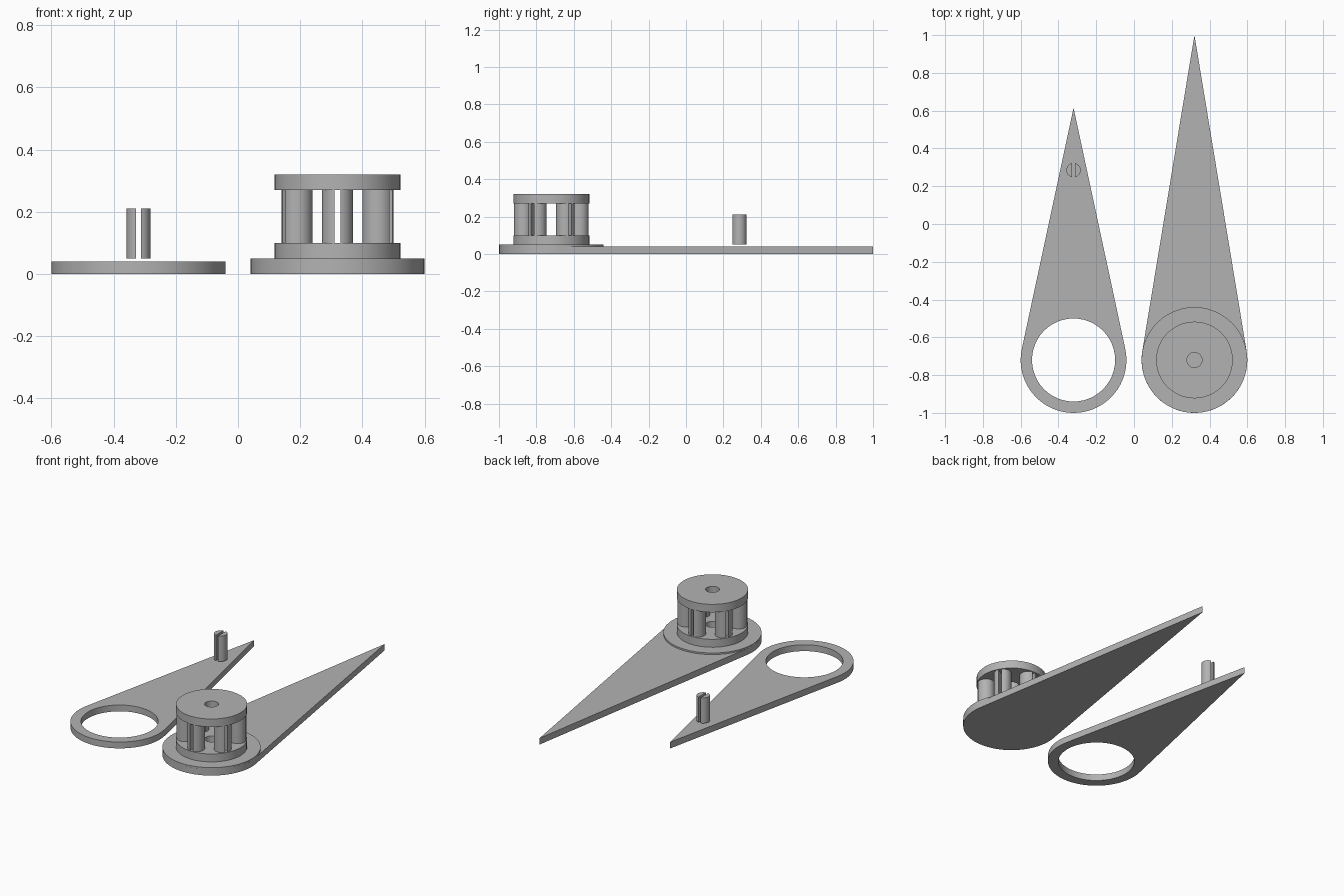
import bpy, bmesh
from math import sin, cos, pi, acos, asin, radians
from mathutils import Matrix

cube = bpy.data.objects.get("Cube")
if cube:
    bpy.data.objects.remove(cube)

grey = bpy.data.materials.new("plain grey")
grey.use_nodes = True
COLOUR = (0.45, 0.45, 0.45, 1)
grey.diffuse_color = COLOUR
grey.node_tree.nodes["Principled BSDF"].inputs["Base Color"].default_value = COLOUR


def arc(r, a0, a1, n):
    return [(r * cos(a0 + (a1 - a0) * i / n), r * sin(a0 + (a1 - a0) * i / n))
            for i in range(n + 1)]


def circle(r, n=48):
    return arc(r, 0, 2 * pi, n)[:-1]


def teardrop(r, length):
    """Round end with straight tangent sides running to a point on +y."""
    t = acos(r / length)
    return arc(r, pi / 2 + t, 5 * pi / 2 - t, 40) + [(0, length)]


def split_pin(r, gap):
    """Two half rounds either side of a slot along y."""
    a = asin(gap / r)
    half = arc(r, a - pi / 2, pi / 2 - a, 14)
    return [half, [(-x, -y) for x, y in half]]


def prism(name, loops, x, y, z0, z1, turn=0.0):
    """Extrude flat outlines (inner loops become holes) from z0 to z1."""
    curve = bpy.data.curves.new(name, "CURVE")
    curve.dimensions = "2D"
    curve.fill_mode = "BOTH"
    curve.extrude = (z1 - z0) / 2
    for loop in loops:
        spline = curve.splines.new("POLY")
        spline.points.add(len(loop) - 1)
        for p, (px, py) in zip(spline.points, loop):
            p.co = (px, py, 0, 1)
        spline.use_cyclic_u = True
    ob = bpy.data.objects.new(name, curve)
    bpy.context.collection.objects.link(ob)
    bpy.ops.object.select_all(action="DESELECT")
    ob.select_set(True)
    bpy.context.view_layer.objects.active = ob
    bpy.ops.object.convert(target="MESH")
    ob = bpy.context.object
    ob.name = name
    bm = bmesh.new()
    bm.from_mesh(ob.data)
    bmesh.ops.remove_doubles(bm, verts=bm.verts, dist=1e-5)
    bmesh.ops.recalc_face_normals(bm, faces=bm.faces)
    bm.transform(Matrix.Translation((x, y, (z0 + z1) / 2)) @ Matrix.Rotation(turn, 4, "Z"))
    bm.to_mesh(ob.data)
    bm.free()
    ob.data.materials.clear()
    ob.data.materials.append(grey)
    bpy.ops.object.shade_smooth_by_angle(angle=radians(30))
    return ob


X, Y, R = 0.32, -0.72, 0.28

# Short pointer with a ring end and a slotted pin
prism("short_pointer", [teardrop(R, 1.335), circle(0.22)], -X, Y, 0, 0.04)
prism("short_pointer_pin", split_pin(0.038, 0.008), -X, 0.285, 0.05, 0.21)

# Long pointer on a round base
prism("long_pointer", [teardrop(R, 1.72)], X, Y, 0, 0.04)
prism("base_disc", [circle(R)], X, Y, 0, 0.05)

# Spool: two bored flanges joined by a ring of slotted columns
for name, z in (("lower_flange", 0.05), ("upper_flange", 0.27)):
    prism(name, [circle(0.203), circle(0.04, 24)], X, Y, z, z + 0.05)
for i in range(6):
    a = pi / 2 + i * pi / 3
    prism("column_%d" % (i + 1), split_pin(0.05, 0.009),
          X + 0.15 * cos(a), Y + 0.15 * sin(a), 0.1, 0.27, a - pi / 2)
